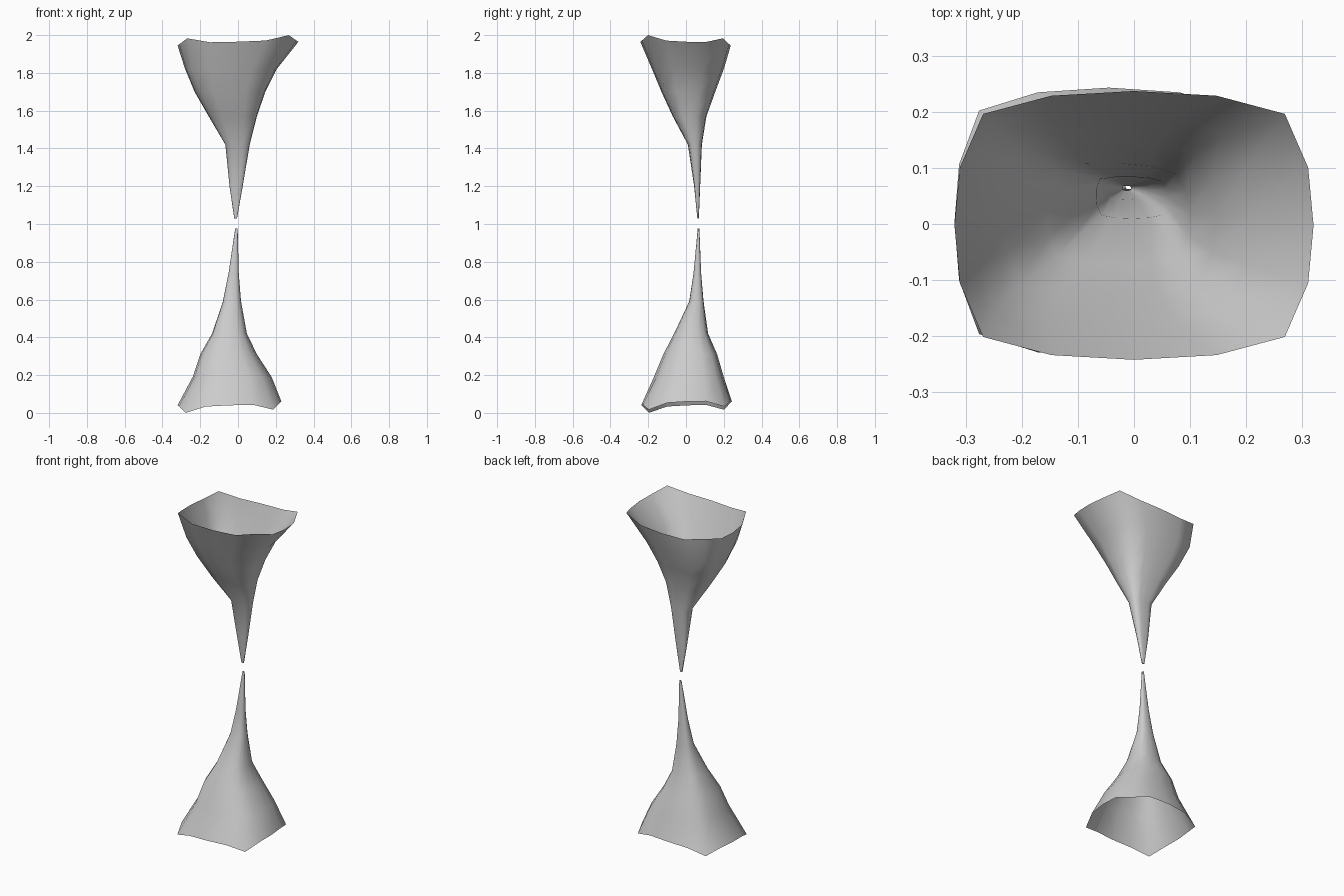
import bpy, bmesh

if "Cube" in bpy.data.objects:
    bpy.data.objects.remove(bpy.data.objects["Cube"])

# One quarter of the soft-cornered section, (u, v) on a unit square, 16 points in all
QUARTER = [(1, 0), (0.97, 0.43), (0.84, 0.83), (0.46, 0.965)]


def unit_section():
    pts, quarter = [], QUARTER
    for k in range(4):
        for u, v in (quarter if k % 2 == 0 else [(1, 0), (0.965, 0.46), (0.83, 0.84), (0.43, 0.97)]):
            for _ in range(k):
                u, v = -v, u
            pts.append((u, v))
    return pts


def funnel(name, rings, tilt, lift, corners, flip):
    """Loft rings (z, xmin, xmax, ymin, ymax); the first ring is the scalloped rim."""
    bm = bmesh.new()
    section, loops = unit_section(), []
    for i, (z, x0, x1, y0, y1) in enumerate(rings):
        loop = []
        for j, (u, v) in enumerate(section):
            zz, s = z, 1.0
            corner = {2: 1.0, 1: 0.4, 3: 0.4}.get(j % 4, 0)
            if i == 0:
                zz += tilt[0] * u + tilt[1] * v + lift * (1 if j % 4 == 2 else 0.07 * (j % 4 != 0))
            else:
                s += (corners[j // 4] - 1) * corner
            loop.append(bm.verts.new(((x0 + x1) / 2 + u * s * (x1 - x0) / 2,
                                      (y0 + y1) / 2 + v * s * (y1 - y0) / 2, zz)))
        loops.append(loop)
    n = len(section)
    for a, b in zip(loops, loops[1:]):
        for j in range(n):
            f = [a[j], a[(j + 1) % n], b[(j + 1) % n], b[j]]
            face = bm.faces.new(f[::-1] if flip else f)
            face.smooth = True
    mesh = bpy.data.meshes.new(name)
    bm.to_mesh(mesh)
    bm.free()
    obj = bpy.data.objects.new(name, mesh)
    bpy.context.collection.objects.link(obj)
    return obj


# Upper funnel, open rim at the top, narrowing to a thin neck
funnel("upper_funnel", [
    (1.955, -0.32, 0.32, -0.242, 0.237),
    (1.82, -0.28, 0.205, -0.18, 0.20),
    (1.70, -0.23, 0.145, -0.13, 0.155),
    (1.57, -0.155, 0.10, -0.07, 0.108),
    (1.42, -0.067, 0.062, 0.01, 0.084),
    (1.20, -0.045, 0.025, 0.043, 0.075),
    (1.03, -0.02, -0.005, 0.06, 0.068)],
    (0.01, -0.01), 0.028, (0.95, 1.07, 1.02, 1.0), True)

# Lower funnel, open rim at the bottom, neck off-centre
funnel("lower_funnel", [
    (0.05, -0.32, 0.23, -0.237, 0.243),
    (0.19, -0.24, 0.178, -0.17, 0.20),
    (0.31, -0.20, 0.10, -0.12, 0.165),
    (0.42, -0.137, 0.047, -0.063, 0.117),
    (0.59, -0.08, 0.016, 0.017, 0.093),
    (0.74, -0.05, 0.004, 0.04, 0.08),
    (0.975, -0.015, -0.002, 0.062, 0.071)],
    (0.01, 0.01), -0.033, (0.94, 0.92, 0.95, 0.9), False)
